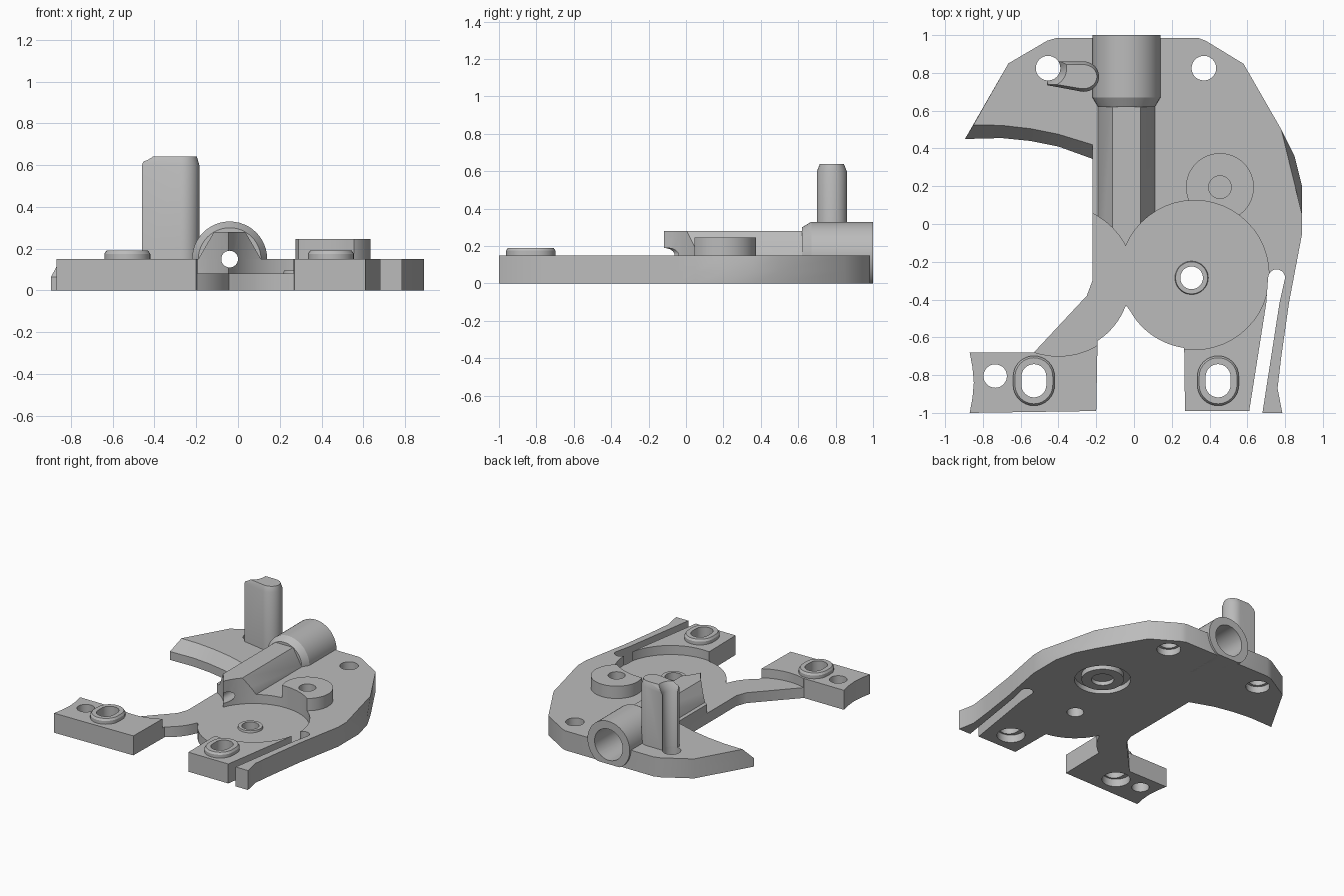
import bpy
import bmesh
from math import sin, cos, radians

if "Cube" in bpy.data.objects:
    bpy.data.objects.remove(bpy.data.objects["Cube"], do_unlink=True)

grey = bpy.data.materials.new("plain grey")
grey.use_nodes = True
grey.diffuse_color = (0.5, 0.5, 0.5, 1)
grey.node_tree.nodes["Principled BSDF"].inputs["Base Color"].default_value = (0.5, 0.5, 0.5, 1)


def loft(name, rings):
    """Closed solid skinned through rings of equal point count."""
    bm = bmesh.new()
    loops = [[bm.verts.new(point) for point in ring] for ring in rings]
    count = len(loops[0])
    for lower, upper in zip(loops, loops[1:]):
        for i in range(count):
            j = (i + 1) % count
            bm.faces.new((lower[i], lower[j], upper[j], upper[i]))
    bm.faces.new(loops[0][::-1])
    bm.faces.new(loops[-1])
    bmesh.ops.recalc_face_normals(bm, faces=bm.faces[:])
    mesh = bpy.data.meshes.new(name)
    bm.to_mesh(mesh)
    bm.free()
    mesh.materials.append(grey)
    part = bpy.data.objects.new(name, mesh)
    bpy.context.collection.objects.link(part)
    return part


def arc(cx, cy, radius, start, end, steps):
    angles = [radians(start + (end - start) * i / steps) for i in range(steps + 1)]
    return [(cx + radius * cos(a), cy + radius * sin(a)) for a in angles]


def circle(cx, cy, radius, steps=48):
    return arc(cx, cy, radius, 0, 360, steps)[:-1]


def stadium(cx, cy, radius, straight):
    return (arc(cx, cy + straight, radius, 0, 180, 16)
            + arc(cx, cy - straight, radius, 180, 360, 16))


def at_z(points, z):
    return [(x, y, z) for x, y in points]


def prism(name, points, bottom, top):
    return loft(name, [at_z(points, bottom), at_z(points, top)])


def drum(name, cx, cy, bottom, top, radius, top_radius=None):
    return loft(name, [at_z(circle(cx, cy, radius), bottom),
                       at_z(circle(cx, cy, top_radius or radius), top)])


def along_y(name, radius, start, end):
    return loft(name, [[(x, y, z) for x, z in circle(AXIS_X, AXIS_Z, radius)]
                       for y in (start, end)])


def carve(part, tools):
    """Subtract every tool and bake the result."""
    for tool in tools:
        tool.hide_render = True
        cut = part.modifiers.new("cut", "BOOLEAN")
        cut.operation = "DIFFERENCE"
        cut.solver = "EXACT"
        cut.object = tool
    graph = bpy.context.evaluated_depsgraph_get()
    baked = bpy.data.meshes.new_from_object(part.evaluated_get(graph))
    part.modifiers.clear()
    part.data = baked


PLATE, FLOOR = 0.15, 0.08
AXIS_X, AXIS_Z = -0.04, 0.15
SLOT_X = (-0.53, 0.445)
SLOT_Y = -0.83
BACK_HOLES = (-0.455, 0.37)
BACK_Y = 0.825
HUB = (0.455, 0.195)
SHAFT = (0.305, -0.285)

# Plate outline, running from the back around the left arm, legs and right rim
back = [(0.34, 0.985), (-0.41, 0.985), (-0.46, 0.97), (-0.665, 0.85)]
arm_low = [(-0.895, 0.45), (-0.7, 0.455), (-0.55, 0.44), (-0.4, 0.41), (-0.22, 0.345)]
arm_high = [(-0.85, 0.525), (-0.7, 0.522), (-0.55, 0.505), (-0.4, 0.475), (-0.22, 0.42)]
left_leg = [(-0.22, -0.3), (-0.25, -0.38), (-0.53, -0.68), (-0.87, -0.68), (-0.855, -0.76),
            (-0.848, -0.84), (-0.855, -0.92), (-0.87, -1), (-0.2, -0.99)]
notch = arc(-0.4, -0.3, 0.38, -57, -20, 8) + arc(0.32, -0.27, 0.39, 204, 262, 12)[1:]
right_leg = [(0.27, -0.99), (0.61, -0.99), (0.7, -0.42)]
slot_end = arc(0.755, -0.285, 0.045, 180, 0, 10)
strip = [(0.77, -0.42), (0.68, -1), (0.785, -1), (0.76, -0.87), (0.78, -0.7),
         (0.82, -0.42), (0.89, -0.05), (0.89, 0.05)]
rim_low = [(0.89, 0.2), (0.85, 0.36)]
rim_high = [(0.853, 0.2), (0.815, 0.355)]
corner = [(0.78, 0.5), (0.58, 0.848), (0.38, 0.97)]
middle = left_leg + notch + right_leg + slot_end + strip
low = back + arm_low + middle + rim_low + corner
high = back + arm_high + middle + rim_high + corner
plate = loft("base_plate", [at_z(low, 0), at_z(low, 0.065), at_z(high, PLATE)])

# Cutters shared by several parts
pockets = [drum("pocket_cutter", 0.32, -0.27, FLOOR, 0.5, 0.395),
           drum("pocket_cutter", -0.4, -0.3, FLOOR, 0.5, 0.4)]
bores = [along_y("bore_cutter", 0.12, 0.7, 1.2), along_y("passage_cutter", 0.04, -0.5, 0.8)]
slots = [prism("slot_cutter", stadium(x, SLOT_Y, 0.066, 0.022), -0.1, 0.5) for x in SLOT_X]
back_holes = [drum("hole_cutter", x, BACK_Y, -0.1, 0.9, 0.065) for x in BACK_HOLES]
shaft_hole = drum("shaft_cutter", *SHAFT, -0.1, 0.5, 0.06)
hub_hole = drum("hub_cutter", *HUB, FLOOR + 0.02, 0.5, 0.06)
flare = drum("flare_cutter", BACK_HOLES[0], BACK_Y, 0.58, 0.66, 0.065, 0.11)
leg_hole = drum("leg_hole_cutter", -0.735, -0.805, -0.1, 0.5, 0.062)
sinks = [drum("sink_cutter", x, SLOT_Y, -0.1, 0.06, 0.1) for x in SLOT_X]
sinks += [drum("sink_cutter", x, BACK_Y, -0.1, 0.05, 0.085) for x in BACK_HOLES]
groove = drum("groove_cutter", *HUB, -0.1, 0.04, 0.2)
hub_sink = drum("hub_sink_cutter", *HUB, -0.1, 0.03, 0.08)

carve(plate, pockets + bores + slots + back_holes + sinks + [shaft_hole, hub_hole, leg_hole, groove])

# Faceted ridge running forward from the barrel
ridge_profile = [(-0.15, 0.1), (0.15, 0.1), (0.15, PLATE), (0.075, 0.28),
                 (-0.075, 0.28), (-0.15, PLATE)]
ridge = loft("ridge", [[(AXIS_X + x, y, z) for x, z in ridge_profile] for y in (-0.25, 0.68)])
carve(ridge, pockets + bores)

# Barrel at the back with a chamfered front end
barrel = loft("barrel", [[(x, y, max(z, 0)) for x, z in circle(AXIS_X, AXIS_Z, radius)]
                         for y, radius in ((0.62, 0.15), (0.67, 0.18), (1, 0.18))])
carve(barrel, bores)

# Upright post beside the barrel, hollowed where it meets the hole
post_shape = arc(-0.265, 0.78, 0.08, -100, 90, 20) + [(-0.46, 0.86), (-0.46, 0.735)]
post_top = [(-0.3 + (x + 0.3) * 0.9, 0.78 + (y - 0.78) * 0.8) for x, y in post_shape]
post = loft("post", [at_z(post_shape, 0.1), at_z(post_shape, 0.6), at_z(post_top, 0.64)])
carve(post, [back_holes[0], flare] + bores)

# Round hub and the disc underneath it
hub = drum("hub", *HUB, 0.1, 0.245, 0.18)
carve(hub, [pockets[0], hub_hole])
hub_disc = drum("hub_disc", *HUB, 0, 0.07, 0.15)
carve(hub_disc, [hub_sink])

# Collar around the shaft hole
collar = drum("shaft_collar", *SHAFT, 0.05, 0.095, 0.095, 0.085)
carve(collar, [shaft_hole])

# Oval collars on both legs
parts = [plate, ridge, barrel, post, hub, hub_disc, collar]
for side, x, slot in zip(("right", "left"), SLOT_X, slots):
    oval = loft(side + "_oval_collar", [at_z(stadium(x, SLOT_Y, r, 0.022), z)
                                        for r, z in ((0.11, 0.1), (0.11, 0.175), (0.1, 0.19))])
    carve(oval, [slot])
    parts.append(oval)

# Remove cutters and shade the parts
for helper in [o for o in bpy.data.objects if "_cutter" in o.name]:
    bpy.data.objects.remove(helper, do_unlink=True)
bpy.ops.object.select_all(action="DESELECT")
for part in parts:
    part.select_set(True)
bpy.context.view_layer.objects.active = plate
bpy.ops.object.shade_smooth_by_angle(angle=radians(30))
